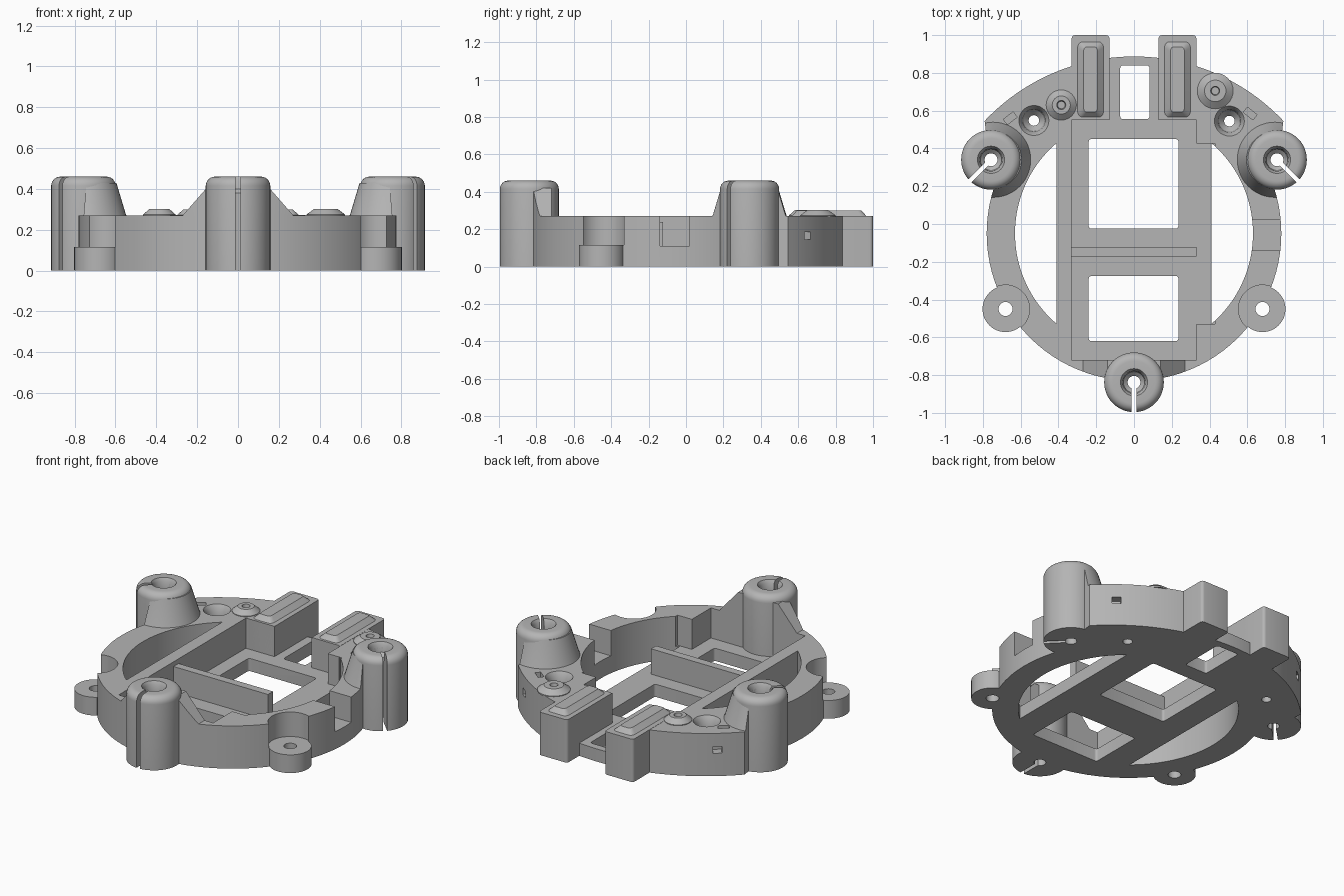
import bpy, bmesh
from math import sin, cos, pi, sqrt, atan2, radians
from mathutils import Matrix

cube = bpy.data.objects.get("Cube")
if cube:
    bpy.data.objects.remove(cube, do_unlink=True)

grey = bpy.data.materials.new("plain_grey")
grey.use_nodes = True
grey.diffuse_color = (0.46, 0.46, 0.46, 1)
grey.node_tree.nodes["Principled BSDF"].inputs["Base Color"].default_value = grey.diffuse_color

TOP, FLOOR, POST = 0.27, 0.08, 0.46
RING_Y = -0.05


def make(name, bm):
    bmesh.ops.recalc_face_normals(bm, faces=bm.faces)
    mesh = bpy.data.meshes.new(name)
    bm.to_mesh(mesh)
    bm.free()
    mesh.materials.append(grey)
    ob = bpy.data.objects.new(name, mesh)
    bpy.context.collection.objects.link(ob)
    return ob


def prism(name, pts, z0, z1):
    bm = bmesh.new()
    face = bm.faces.new([bm.verts.new((x, y, z0)) for x, y in pts])
    ext = bmesh.ops.extrude_face_region(bm, geom=[face])["geom"]
    verts = [v for v in ext if isinstance(v, bmesh.types.BMVert)]
    bmesh.ops.translate(bm, verts=verts, vec=(0, 0, z1 - z0))
    return make(name, bm)


def box(name, x0, x1, y0, y1, z0, z1, radius=0):
    ob = prism(name, [(x0, y0), (x1, y0), (x1, y1), (x0, y1)], z0, z1)
    if radius:
        bm = bmesh.new()
        bm.from_mesh(ob.data)
        uprights = [e for e in bm.edges if abs(e.verts[0].co.z - e.verts[1].co.z) > 0.001]
        bmesh.ops.bevel(bm, geom=uprights, offset=radius, segments=4, profile=0.5, affect='EDGES')
        bm.to_mesh(ob.data)
        bm.free()
    return ob


def turned_box(name, loc, size, angle):
    bm = bmesh.new()
    bmesh.ops.create_cube(bm, size=1)
    bm.transform(Matrix.Translation(loc) @ Matrix.Rotation(angle, 4, 'Z') @ Matrix.Diagonal((*size, 1)))
    return make(name, bm)


def arc(cx, cy, r, a0, a1, n):
    return [(cx + r * cos(a0 + (a1 - a0) * i / n), cy + r * sin(a0 + (a1 - a0) * i / n))
            for i in range(n + 1)]


def lathe(name, x, y, profile, n=48, closed=False):
    """Revolve (radius, z) pairs; closed makes a tube, otherwise ends are capped."""
    bm = bmesh.new()
    rings = [[bm.verts.new((x + r * cos(2 * pi * i / n), y + r * sin(2 * pi * i / n), z))
              for i in range(n)] for r, z in profile]
    pairs = list(zip(rings, rings[1:]))
    if closed:
        pairs.append((rings[-1], rings[0]))
    else:
        bm.faces.new(rings[0])
        bm.faces.new(rings[-1])
    for a, b in pairs:
        for i in range(n):
            j = (i + 1) % n
            bm.faces.new((a[i], a[j], b[j], b[i]))
    return make(name, bm)


def boolean(target, tool, op='DIFFERENCE', keep=False):
    mod = target.modifiers.new("bool", 'BOOLEAN')
    mod.operation, mod.object, mod.solver = op, tool, 'EXACT'
    bpy.context.view_layer.objects.active = target
    bpy.ops.object.modifier_apply(modifier=mod.name)
    if not keep:
        bpy.data.objects.remove(tool, do_unlink=True)


# Outline: round ring plus a wider rear arc
def outline(name, z1):
    ob = prism(name, arc(0, RING_Y, 0.78, 0, 2 * pi * 95 / 96, 95), 0, z1)
    a = atan2(0.745, 0.79)
    rear = arc(0, -0.2, 1.087, a, pi - a, 48) + [(-0.76, 0.3), (0.76, 0.3)]
    boolean(ob, prism("rear", rear, 0, z1), 'UNION')
    return ob


body = outline("base_ring", TOP)

# Central recess and rear channel
recess = [(-0.33, -0.72), (0.33, -0.72), (0.33, -0.53), (0.43, -0.53),
          (0.43, 0.425), (0.33, 0.425), (0.33, 0.55), (-0.33, 0.55)]
boolean(body, prism("cut", recess, FLOOR, 1))
boolean(body, box("cut", -0.13, 0.13, 0.5, 1.1, FLOOR, 1))

# Windows through the floor
for x0, x1, y0, y1 in [(-0.24, 0.235, -0.62, -0.275), (-0.24, 0.235, -0.025, 0.45),
                       (-0.073, 0.082, 0.555, 0.84)]:
    boolean(body, box("cut", x0, x1, y0, y1, -1, 1, 0.015))

# Crescent openings at both sides
half = atan2(sqrt(0.63 ** 2 - 0.41 ** 2), 0.41)
for turn in (0, pi):
    boolean(body, prism("cut", arc(0, RING_Y, 0.63, turn - half, turn + half, 40), -1, 1))

# Notch in the right-hand wall of the ring
boolean(body, box("cut", 0.55, 0.9, -0.14, 0.02, 0.11, 1))

# Screw ears and the round pockets above them
for side, x in (("left", 0.68), ("right", -0.68)):
    boolean(body, lathe("cut", x, -0.45, [(0.127, 0.115), (0.127, 1)]))
    boolean(body, lathe("cut", x, -0.45, [(0.037, -1), (0.037, 1)], 24))
    lathe(side + "_ear", x, -0.45,
          [(0.122, 0), (0.122, 0.115), (0.037, 0.115), (0.037, 0)], closed=True)

# Countersunk holes, small top pockets and side ports
for x, y in ((-0.53, 0.548), (0.505, 0.545)):
    boolean(body, lathe("cut", x, y, [(0.028, -1), (0.028, 0.17), (0.055, 0.2), (0.06, 0.24),
                                      (0.08, TOP + 0.001), (0.08, 1)], 32))
for x, y, s in ((-0.655, 0.56, -1), (0.615, 0.585, 1)):
    boolean(body, turned_box("cut", (x, y, TOP), (0.065, 0.035, 0.1), -s * radians(38)))
    boolean(body, turned_box("cut", (s * 0.68, 0.655, 0.165), (0.12, 0.05, 0.042), s * radians(51)))

# Posts with a rounded top, bore, outward slot and sloping foot
fillet = [(0.113 + 0.045 * cos(i * pi / 12), 0.415 + 0.045 * sin(i * pi / 12)) for i in range(7)]
post_profile = [(0.158, 0)] + fillet + [(0.072, POST), (0.06, 0.44), (0.056, 0.4),
                                        (0.034, 0.38), (0.034, 0)]
for name, x, y, angle in (("front", 0, -0.838, -pi / 2), ("rear_left", 0.757, 0.34, -pi / 4),
                          ("rear_right", -0.757, 0.34, -3 * pi / 4)):
    post = lathe(name + "_post", x, y, post_profile, closed=True)
    if name == "front":
        foot = make_foot = box("front_post_foot", -0.28, 0.28, -0.9, -0.72, 0.2, 0.42)
        for v in foot.data.vertices:
            if v.co.z > 0.3:
                v.co.x *= 0.5
            else:
                v.co.z = TOP - 0.01
    else:
        foot = lathe(name + "_post_foot", x * 0.985, y,
                     [(0.203, TOP - 0.01), (0.195, TOP + 0.01), (0.15, 0.43)])
    boolean(foot, outline("limit", 1), 'INTERSECT')
    bore = lathe("cut", x, y, [(0.034, -1), (0.034, 0.38), (0.056, 0.4), (0.06, 0.44),
                               (0.072, POST), (0.072, 1)])
    slot = turned_box("cut", (x + 0.15 * cos(angle), y + 0.15 * sin(angle), 0.3),
                      (0.3, 0.024, 1), angle)
    for part in (body, foot):
        boolean(part, bore, keep=True)
        boolean(part, slot, keep=True)
    boolean(post, slot)
    bpy.data.objects.remove(bore, do_unlink=True)

# Cross wall over the floor
box("cross_wall", -0.335, 0.33, -0.172, -0.122, FLOOR - 0.01, 0.24)

# Rear blocks with bevelled ridges
for side, x in (("left", 0.23), ("right", -0.23)):
    box(side + "_rear_block", x - 0.1, x + 0.1, 0.55, 1.0, 0, TOP + 0.001, 0.018)
    ridge = box(side + "_ridge", x - 0.075, x + 0.075, 0.56, 0.97, TOP - 0.005, 0.3, 0.03)
    for v in ridge.data.vertices:
        if v.co.z > 0.29:
            v.co.x = x + (v.co.x - x) * 0.5
            v.co.y = 0.765 + (v.co.y - 0.765) * 0.84

# Tapered bosses with a dimple
for side, x, y, r in (("left", 0.43, 0.705, 0.095), ("right", -0.385, 0.63, 0.08)):
    lathe(side + "_boss", x, y, [(r, TOP - 0.005), (r, TOP + 0.004), (r * 0.6, 0.302),
                                 (0.024, 0.302), (0.02, 0.28)], 32)

# Smooth the round walls, keep edges crisp
bpy.ops.object.select_all(action='DESELECT')
for ob in bpy.context.scene.objects:
    if ob.type == 'MESH' and ob.data.materials and ob.data.materials[0] == grey:
        ob.select_set(True)
        bpy.context.view_layer.objects.active = ob
bpy.ops.object.shade_smooth_by_angle(angle=radians(30))
